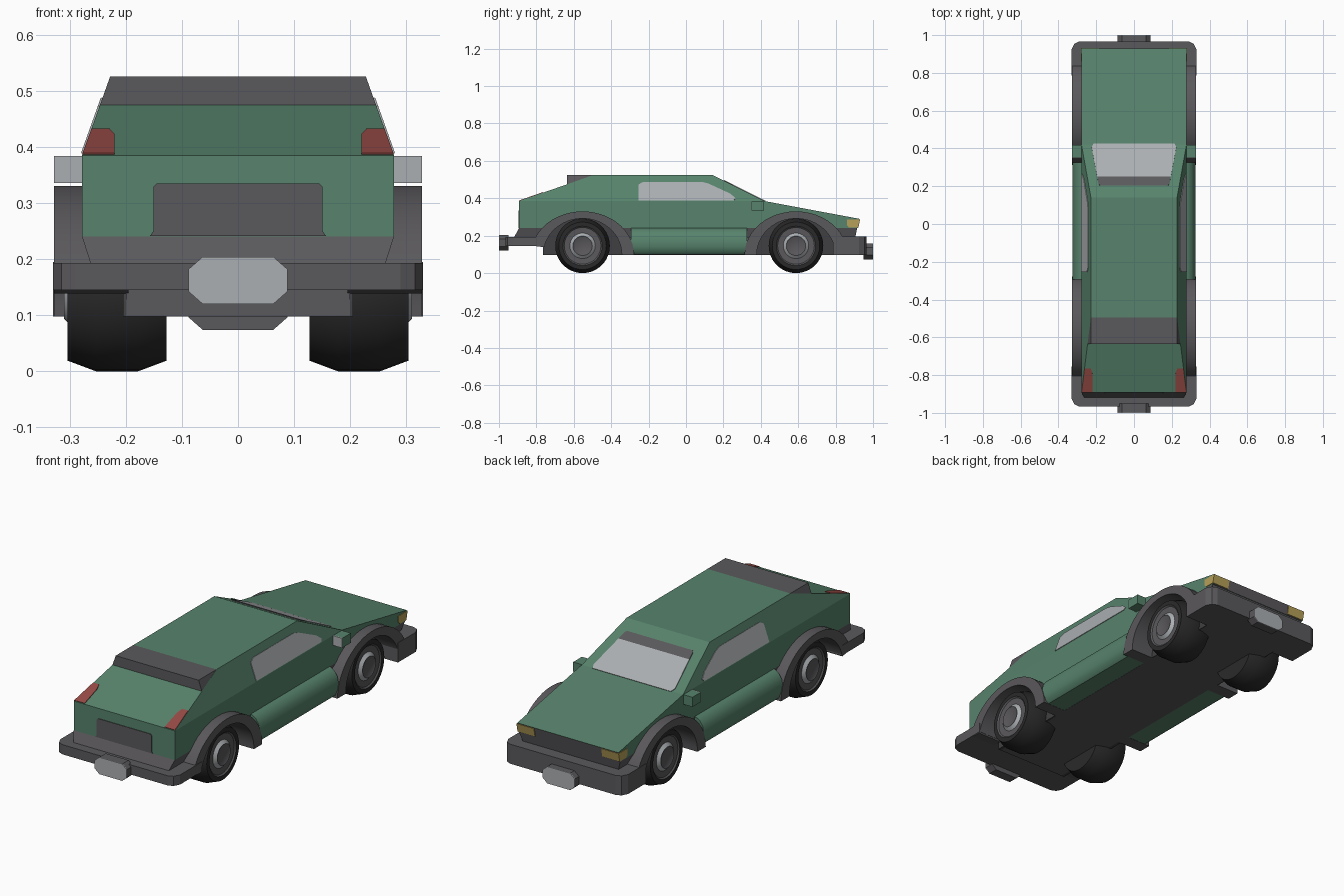
import bpy, bmesh, math
from mathutils import Vector

if "Cube" in bpy.data.objects:
    bpy.data.objects.remove(bpy.data.objects["Cube"])


def mat(name, r, g, b):
    m = bpy.data.materials.new(name)
    lin = [((c / 255 + 0.055) / 1.055) ** 2.4 for c in (r, g, b)]
    m.diffuse_color = (*lin, 1)
    m.use_nodes = True
    m.node_tree.nodes["Principled BSDF"].inputs["Base Color"].default_value = m.diffuse_color
    return m


GREEN = mat("green_paint", 87, 131, 108)
TRIM = mat("dark_grey_trim", 90, 88, 91)
WELL = mat("wheel_well_grey", 64, 64, 66)
BLACK = mat("tyre_black", 42, 42, 42)
LIGHT = mat("light_grey", 171, 175, 178)
RED = mat("tail_red", 150, 74, 68)
YELLOW = mat("lamp_yellow", 182, 160, 88)


def finish(name, bm, mats):
    bmesh.ops.recalc_face_normals(bm, faces=bm.faces)
    me = bpy.data.meshes.new(name)
    bm.to_mesh(me)
    bm.free()
    for m in mats:
        me.materials.append(m)
    ob = bpy.data.objects.new(name, me)
    bpy.context.collection.objects.link(ob)
    return ob


def solid(name, a, b, m):
    """Closed solid between two matching loops of points."""
    bm = bmesh.new()
    va = [bm.verts.new(p) for p in a]
    vb = [bm.verts.new(p) for p in b]
    n = len(a)
    bm.faces.new(va)
    bm.faces.new(vb[::-1])
    for i in range(n):
        bm.faces.new((va[i], vb[i], vb[(i + 1) % n], va[(i + 1) % n]))
    return finish(name, bm, [m])


def prism(name, pts, x0, x1, m):
    """Side profile (y, z) run between x0 and x1."""
    return solid(name, [(x0, y, z) for y, z in pts], [(x1, y, z) for y, z in pts], m)


def width(z):
    if z < 0.24:
        return 0.262 + (z - 0.19) * 0.32
    return 0.278 - max(0, z - 0.385) * 0.357


def shell(name, pts, m):
    """Side profile run across the car, narrowing with height."""
    return solid(name, [(-width(z), y, z) for y, z in pts],
                 [(width(z), y, z) for y, z in pts], m)


def plate(name, pts, normal, m, t=0.004):
    n = Vector(normal).normalized() * t
    return solid(name, [Vector(p) - n for p in pts], [Vector(p) + n for p in pts], m)


def arc(cy, a, b, t0=0, t1=180, n=24):
    out = []
    for i in range(n + 1):
        t = math.radians(t0 + (t1 - t0) * i / n)
        out.append((cy + a * math.cos(t), 0.098 + b * math.sin(t)))
    return out


# Body shell
body = shell("lower_body", [(-0.893, 0.24), (0.918, 0.24), (0.928, 0.29), (0.42, 0.385), (-0.893, 0.385)], GREEN)
valance = shell("valance", [(-0.92, 0.19), (0.905, 0.19), (0.915, 0.24), (-0.893, 0.24)], TRIM)
shell("cabin", [(-0.893, 0.385), (0.42, 0.385), (0.14, 0.525), (-0.495, 0.525), (-0.635, 0.475)], GREEN)
shell("rear_spoiler", [(-0.635, 0.475), (-0.495, 0.5252), (-0.635, 0.5252)], TRIM)
prism("chassis", [(-0.765, 0.098), (0.9, 0.098), (0.9, 0.25), (-0.765, 0.25)], -0.2, 0.2, TRIM)

# Wheel openings cut through the body sides
AXLES = (("rear", -0.553), ("front", 0.588))
for s in (1, -1):
    for _, cy in AXLES:
        cut = prism("cutter", arc(cy, 0.23, 0.205) + [(cy - 0.23, 0.05), (cy + 0.23, 0.05)], s * 0.2, s * 0.4, TRIM)
        cut.hide_render = True
        for ob in (body, valance):
            md = ob.modifiers.new("opening", 'BOOLEAN')
            md.operation, md.solver, md.object = 'DIFFERENCE', 'EXACT', cut
            md.material_mode = 'TRANSFER'
            bpy.context.view_layer.update()
            dg = bpy.context.evaluated_depsgraph_get()
            me = bpy.data.meshes.new_from_object(ob.evaluated_get(dg))
            ob.modifiers.clear()
            ob.data = me
        bpy.data.objects.remove(cut)

# Dark nose panel
body.data.materials.append(TRIM)
for p in body.data.polygons:
    if p.normal.y > 0.9 and p.center.y > 0.9:
        p.material_index = len(body.data.materials) - 1


# Bumpers with chamfered corners, and the plate holders on them
def bumper(name, s, y_in, z0, z1):
    plan = [(-0.33, y_in), (-0.33, 0.925), (-0.315, 0.955), (-0.29, 0.966),
            (0.29, 0.966), (0.315, 0.955), (0.33, 0.925), (0.33, y_in)]
    solid(name, [(x, s * y, z0) for x, y in plan], [(x, s * y, z1) for x, y in plan], TRIM)


def holder(name, s, zc):
    o = [(-0.088, -0.02), (-0.063, -0.042), (0.063, -0.042), (0.088, -0.02),
         (0.088, 0.02), (0.063, 0.042), (-0.063, 0.042), (-0.088, 0.02)]
    for part, y0, y1, m in (("", 0.95, 0.996, TRIM), ("_face", 0.996, 1.0, LIGHT)):
        solid(name + part, [(x, s * y0, zc + z) for x, z in o], [(x, s * y1, zc + z) for x, z in o], m)


bumper("rear_bumper", -1, 0.755, 0.145, 0.193)
bumper("front_bumper", 1, 0.785, 0.098, 0.195)
holder("rear_plate_holder", -1, 0.162)
holder("front_plate_holder", 1, 0.116)


# Wheel turned about its axle: (radius, x, material index to next ring)
def wheel(name, s, cy):
    prof = [(0.0, 0.127, 0), (0.127, 0.127, 0), (0.146, 0.178, 0), (0.146, 0.253, 0), (0.127, 0.304, 0),
            (0.105, 0.304, 1), (0.098, 0.298, 1), (0.068, 0.296, 2), (0.052, 0.31, 1), (0.046, 0.306, 1), (0.0, 0.306, 1)]
    bm = bmesh.new()
    n, rings = 36, []
    for r, x, _ in prof:
        k = 1 if r == 0 else n
        rings.append([bm.verts.new((s * x, cy + r * math.cos(2 * math.pi * i / n),
                                    0.146 + r * math.sin(2 * math.pi * i / n))) for i in range(k)])
    for j in range(len(prof) - 1):
        a, b = rings[j], rings[j + 1]
        for i in range(n):
            q = [a[i % len(a)], a[(i + 1) % len(a)], b[(i + 1) % len(b)], b[i % len(b)]]
            f = bm.faces.new(list(dict.fromkeys(q)))
            f.material_index = prof[j][2]
    finish(name, bm, [BLACK, TRIM, LIGHT])


for s, side in ((1, "right"), (-1, "left")):
    for end, cy in AXLES:
        wheel(f"{end}_{side}_wheel", s, cy)
        # Flared arch and dark wheel well
        t1 = 168 if end == "rear" else 180
        prism(f"{end}_{side}_arch", arc(cy, 0.275, 0.232, 0, t1) + arc(cy, 0.21, 0.194, 0, t1)[::-1],
              s * 0.195, s * 0.328, TRIM)
        prism(f"{end}_{side}_well", arc(cy, 0.212, 0.2), s * 0.19, s * 0.205, WELL)
    # Rounded sill between the arches
    sill = [(0.19, 0.099), (0.3, 0.099), (0.316, 0.112), (0.325, 0.14), (0.326, 0.17),
            (0.32, 0.2), (0.305, 0.225), (0.278, 0.241), (0.19, 0.241)]
    solid(f"{side}_sill", [(s * x, -0.295, z) for x, z in sill], [(s * x, 0.325, z) for x, z in sill], GREEN)
    # Side window
    win = [(-0.255, 0.388), (0.255, 0.388), (0.265, 0.4), (0.235, 0.425), (0.12, 0.478),
           (0.085, 0.487), (-0.23, 0.487), (-0.255, 0.472)]
    plate(f"{side}_window", [(s * width(z), y, z) for y, z in win], (s, 0, 0.357), LIGHT, 0.003)
    # Mirror with glass facing backwards
    box = [(0.353, 0.336), (0.418, 0.336), (0.418, 0.384), (0.353, 0.384)]
    prism(f"{side}_mirror", box, s * 0.265, s * 0.328, GREEN)
    plate(f"{side}_mirror_glass", [(s * x, 0.352, z) for x, z in
          ((0.272, 0.336), (0.328, 0.336), (0.328, 0.384), (0.272, 0.384))], (0, -1, 0), LIGHT, 0.003)
    # Headlamp wrapping the corner
    prism(f"{side}_headlamp", [(0.861, 0.255), (0.871, 0.244), (0.922, 0.244), (0.931, 0.287), (0.861, 0.287)],
          s * 0.185, s * 0.281, YELLOW)
    # Tail lamp on the hatch slope
    tail = [(0.22, 0.386), (0.277, 0.386), (0.261, 0.43), (0.229, 0.43), (0.22, 0.42)]
    plate(f"{side}_tail_lamp", [(s * x, -0.893 + (z - 0.385) * 2.867, z) for x, z in tail], (0, -0.329, 0.944), RED, 0.003)


# Windscreen with a dark band along its top
def screen(name, pts, m):
    plate(name, [(x, y, 0.385 + (0.42 - y) * 0.5) for x, y in pts], (0, 0.447, 0.894), m)


screen("windscreen", [(-0.195, 0.25), (0.195, 0.25), (0.224, 0.405), (0.215, 0.424), (-0.215, 0.424), (-0.224, 0.405)], LIGHT)
screen("windscreen_band", [(-0.18, 0.203), (0.18, 0.203), (0.188, 0.212), (0.195, 0.25),
                           (-0.195, 0.25), (-0.188, 0.212)], TRIM)

# Dark panel on the tail
plate("tail_panel", [(x, -0.893, z) for x, z in ((-0.157, 0.241), (0.157, 0.241), (0.151, 0.25), (0.151, 0.328),
      (0.145, 0.335), (-0.145, 0.335), (-0.151, 0.328), (-0.151, 0.25))], (0, -1, 0), TRIM, 0.003)

# Smooth the round parts, keep edges sharp
bpy.ops.object.select_all(action='DESELECT')
for ob in bpy.data.objects:
    if ob.name.endswith(("wheel", "arch", "sill")):
        ob.select_set(True)
        bpy.context.view_layer.objects.active = ob
bpy.ops.object.shade_smooth_by_angle(angle=math.radians(35))
